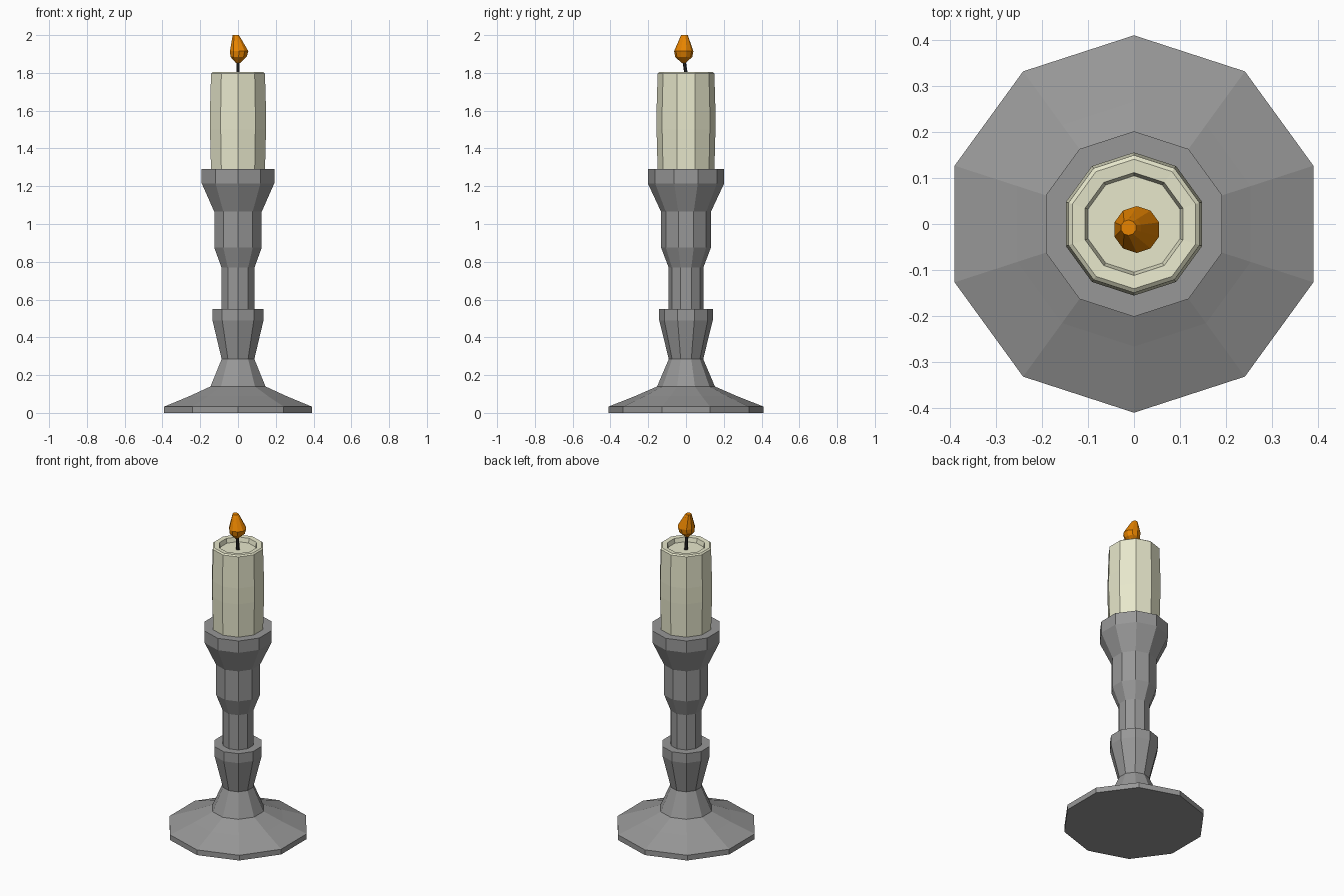
import bpy, bmesh, math

if "Cube" in bpy.data.objects:
    bpy.data.objects.remove(bpy.data.objects["Cube"])

SIDES = 10


def material(name, color):
    m = bpy.data.materials.new(name)
    m.diffuse_color = color
    m.use_nodes = True
    m.node_tree.nodes["Principled BSDF"].inputs["Base Color"].default_value = m.diffuse_color
    return m


def lathe(name, rings, sides=SIDES, mat=None):
    """Skin a stack of flat rings (radius, z, centre x, centre y) and cap both ends."""
    bm = bmesh.new()
    loops = []
    for ring in rings:
        r, z, cx, cy = (*ring, 0, 0)[:4]
        loops.append([bm.verts.new((cx + r * math.cos(math.pi / 2 + math.tau * i / sides),
                                    cy + r * math.sin(math.pi / 2 + math.tau * i / sides), z))
                      for i in range(sides)])
    for a, b in zip(loops, loops[1:]):
        for i in range(sides):
            j = (i + 1) % sides
            bm.faces.new((a[i], a[j], b[j], b[i]))
    bm.faces.new(loops[0][::-1])
    bm.faces.new(loops[-1])
    me = bpy.data.meshes.new(name)
    bm.to_mesh(me)
    bm.free()
    ob = bpy.data.objects.new(name, me)
    bpy.context.collection.objects.link(ob)
    if mat:
        me.materials.append(mat)
    return ob


# Holder: flared foot, turned stem with collar, and cup
lathe("candlestick", [(0.411, 0), (0.411, 0.033), (0.267, 0.09), (0.153, 0.14),
                      (0.091, 0.285), (0.142, 0.49), (0.142, 0.55), (0.092, 0.55),
                      (0.092, 0.77), (0.132, 0.875), (0.132, 1.065), (0.202, 1.215),
                      (0.202, 1.29), (0.14, 1.29)],
      mat=material("dark_metal", (0.31, 0.31, 0.31, 1)))

# Wax candle with a flat rim and a shallow melted hollow on top
lathe("candle", [(0.15, 1.28), (0.156, 1.5), (0.156, 1.6), (0.15, 1.797),
                 (0.141, 1.804), (0.112, 1.802), (0.105, 1.775)],
      mat=material("wax", (0.8, 0.8, 0.6, 1)))

# Bent wick
lathe("wick", [(0.011, 1.765), (0.009, 1.81, 0, -0.002), (0.009, 1.875, 0, -0.012)],
      sides=6, mat=material("charred", (0.02, 0.02, 0.02, 1)))

# Flame leaning to one side
lathe("flame", [(0.012, 1.853, 0, -0.012), (0.045, 1.885, 0.003, -0.012),
                (0.051, 1.915, 0.006, -0.012), (0.024, 1.984, -0.008, -0.009),
                (0.017, 2.0, -0.012, -0.008)],
      mat=material("fire", (0.8, 0.23, 0.0, 1)))
